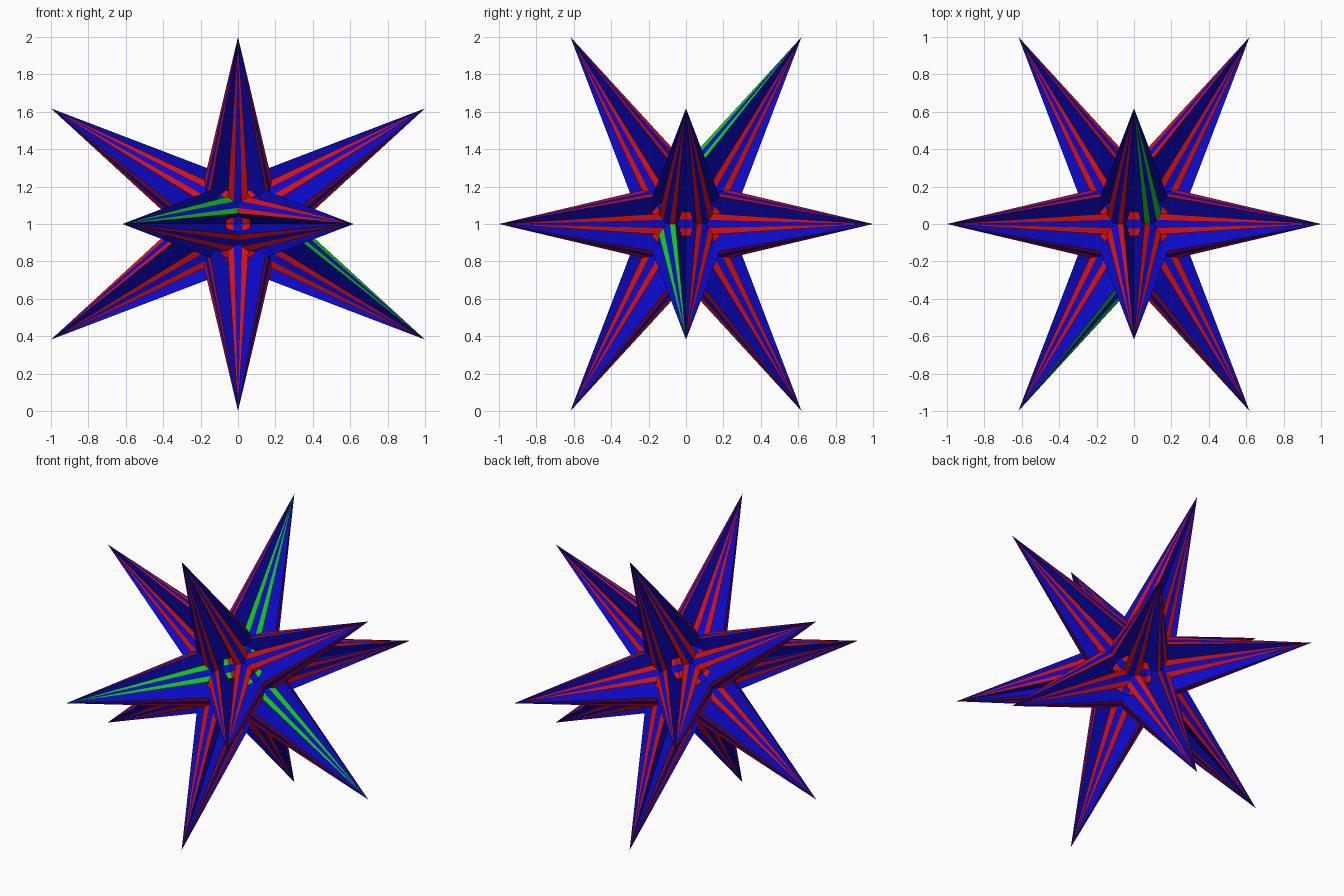
import bpy, bmesh, math
from mathutils import Vector
from itertools import combinations

cube = bpy.data.objects.get("Cube")
if cube:
    bpy.data.objects.remove(cube, do_unlink=True)


def make_material(name, rgb):
    m = bpy.data.materials.new(name)
    m.use_nodes = True
    m.diffuse_color = (*rgb, 1)
    m.node_tree.nodes["Principled BSDF"].inputs["Base Color"].default_value = (*rgb, 1)
    return m


materials = [make_material("blue", (0.003, 0.003, 0.62)),
             make_material("red", (0.70, 0.005, 0.003)),
             make_material("green", (0.005, 0.62, 0.006))]
BLUE, RED, GREEN = range(3)

# Twelve spike tips at the corners of an icosahedron
g = (math.sqrt(5) - 1) / 2
tips = []
for a in (1, -1):
    for b in (g, -g):
        tips += [Vector((a, 0, b)), Vector((0, b, a)), Vector((b, a, 0))]

ACCENT = Vector((1, -1, 1)).normalized()   # the one star with green stripes
CENTRE = Vector((0, 0, 1))
ARM = 2 / math.sqrt(3)                     # star centre to tip


def notch_radius(slope):
    """Distance from the star centre to the notch between two arms."""
    return ARM * slope / (math.sin(math.radians(60)) + slope / 2)


OUTER, INNER = notch_radius(0.061), notch_radius(0.023)


def build_star(name, corners):
    """Three-armed star wedge: striped star face, side walls to the model centre."""
    mid = sum(corners, Vector()) / 3
    stripe = GREEN if mid.normalized().dot(ACCENT) > 0.99 else RED
    bm = bmesh.new()

    def vert(p):
        return bm.verts.new(p + CENTRE)

    def face(colour, *verts):
        bm.faces.new(verts).material_index = colour

    apex, hub = vert(Vector()), vert(mid)
    tip = [vert(c) for c in corners]
    # notch k lies opposite tip k
    outer = [vert(mid - (c - mid).normalized() * OUTER) for c in corners]
    inner = [vert(mid - (c - mid).normalized() * INNER) for c in corners]
    for k in range(3):
        for n in ((k + 1) % 3, (k + 2) % 3):
            face(BLUE, hub, tip[k], inner[n])
            face(stripe, tip[k], inner[n], outer[n])
            face(BLUE, tip[k], outer[n], apex)
    bmesh.ops.recalc_face_normals(bm, faces=bm.faces)
    mesh = bpy.data.meshes.new(name)
    bm.to_mesh(mesh)
    bm.free()
    for m in materials:
        mesh.materials.append(m)
    bpy.context.collection.objects.link(bpy.data.objects.new(name, mesh))


# Twenty stars, one for every three tips that are two units apart
triples = [t for t in combinations(tips, 3)
           if all(abs(p.dot(q) + g) < 0.01 for p, q in combinations(t, 2))]
for i, corners in enumerate(triples):
    build_star(f"star_wedge_{i + 1:02d}", corners)
